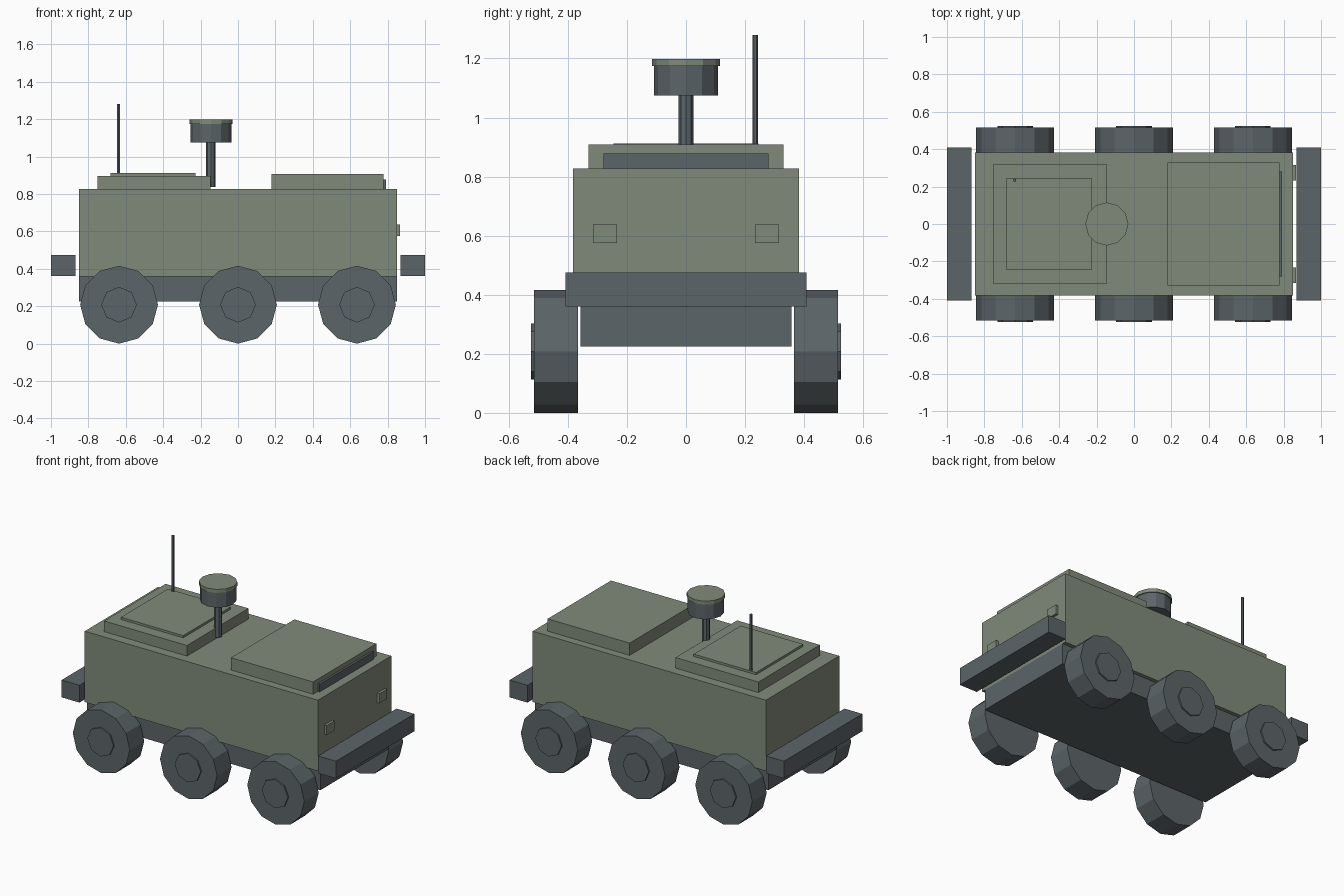
import bpy, bmesh
from math import pi
from mathutils import Matrix

if "Cube" in bpy.data.objects:
    bpy.data.objects.remove(bpy.data.objects["Cube"])


def material(name, rgb):
    m = bpy.data.materials.new(name)
    m.diffuse_color = (*rgb, 1)
    m.use_nodes = True
    m.node_tree.nodes["Principled BSDF"].inputs["Base Color"].default_value = m.diffuse_color
    return m


GREEN = material("olive green", (0.216, 0.254, 0.195))
GREY = material("dark steel grey", (0.107, 0.130, 0.141))


def finish(bm, name, mat):
    mesh = bpy.data.meshes.new(name)
    bm.to_mesh(mesh)
    bm.free()
    mesh.materials.append(mat)
    obj = bpy.data.objects.new(name, mesh)
    bpy.context.collection.objects.link(obj)
    return obj


def box(name, x, y, z, mat):
    """Box from (min, max) ranges."""
    bm = bmesh.new()
    size = [r[1] - r[0] for r in (x, y, z)]
    mid = [(r[0] + r[1]) / 2 for r in (x, y, z)]
    bmesh.ops.create_cube(bm, size=1, matrix=Matrix.Translation(mid) @ Matrix.Diagonal((*size, 1)))
    return finish(bm, name, mat)


def cylinder(name, centre, radius, depth, sides, mat, axis="Z"):
    bm = bmesh.new()
    turn = Matrix.Rotation(pi / 2, 4, "X") if axis == "Y" else Matrix()
    bmesh.ops.create_cone(bm, cap_ends=True, segments=sides, radius1=radius, radius2=radius,
                          depth=depth, matrix=Matrix.Translation(centre) @ turn)
    return finish(bm, name, mat)


# Hull and chassis
box("hull", (-0.85, 0.85), (-0.382, 0.382), (0.36, 0.827), GREEN)
box("chassis", (-0.85, 0.85), (-0.357, 0.357), (0.224, 0.36), GREY)

# Bumpers at both ends
box("front_bumper", (0.87, 1.0), (-0.408, 0.408), (0.361, 0.475), GREY)
box("rear_bumper", (-1.0, -0.87), (-0.408, 0.408), (0.361, 0.475), GREY)

# Raised cab roof with vision slit
box("cab_roof", (0.18, 0.778), (-0.33, 0.33), (0.827, 0.908), GREEN)
box("vision_slit", (0.77, 0.792), (-0.28, 0.28), (0.827, 0.878), GREY)

# Rear deck and hatch
box("rear_deck", (-0.752, -0.148), (-0.32, 0.32), (0.827, 0.897), GREEN)
box("rear_hatch", (-0.682, -0.228), (-0.245, 0.245), (0.897, 0.912), GREEN)

# Sensor mast with head and cap
cylinder("mast", (-0.145, 0, 0.96), 0.025, 0.244, 8, GREY)
cylinder("sensor_head", (-0.145, 0, 1.125), 0.109, 0.1, 12, GREY)
cylinder("sensor_cap", (-0.145, 0, 1.186), 0.115, 0.024, 12, GREEN)

# Antenna
cylinder("antenna", (-0.638, 0.234, 1.09), 0.009, 0.38, 6, GREY)

# Mirrored wheels, hubs and headlamps
for side, label in ((-1, "near"), (1, "far")):
    for i, x in enumerate((-0.636, 0, 0.636), 1):
        cylinder(f"{label}_wheel_{i}", (x, side * 0.44, 0.208), 0.208, 0.15, 12, GREY, "Y")
        cylinder(f"{label}_hub_{i}", (x, side * 0.51, 0.208), 0.095, 0.03, 8, GREY, "Y")
    y = side * 0.274
    box(f"{label}_headlamp", (0.845, 0.867), (y - 0.041, y + 0.041), (0.576, 0.638), GREEN)
